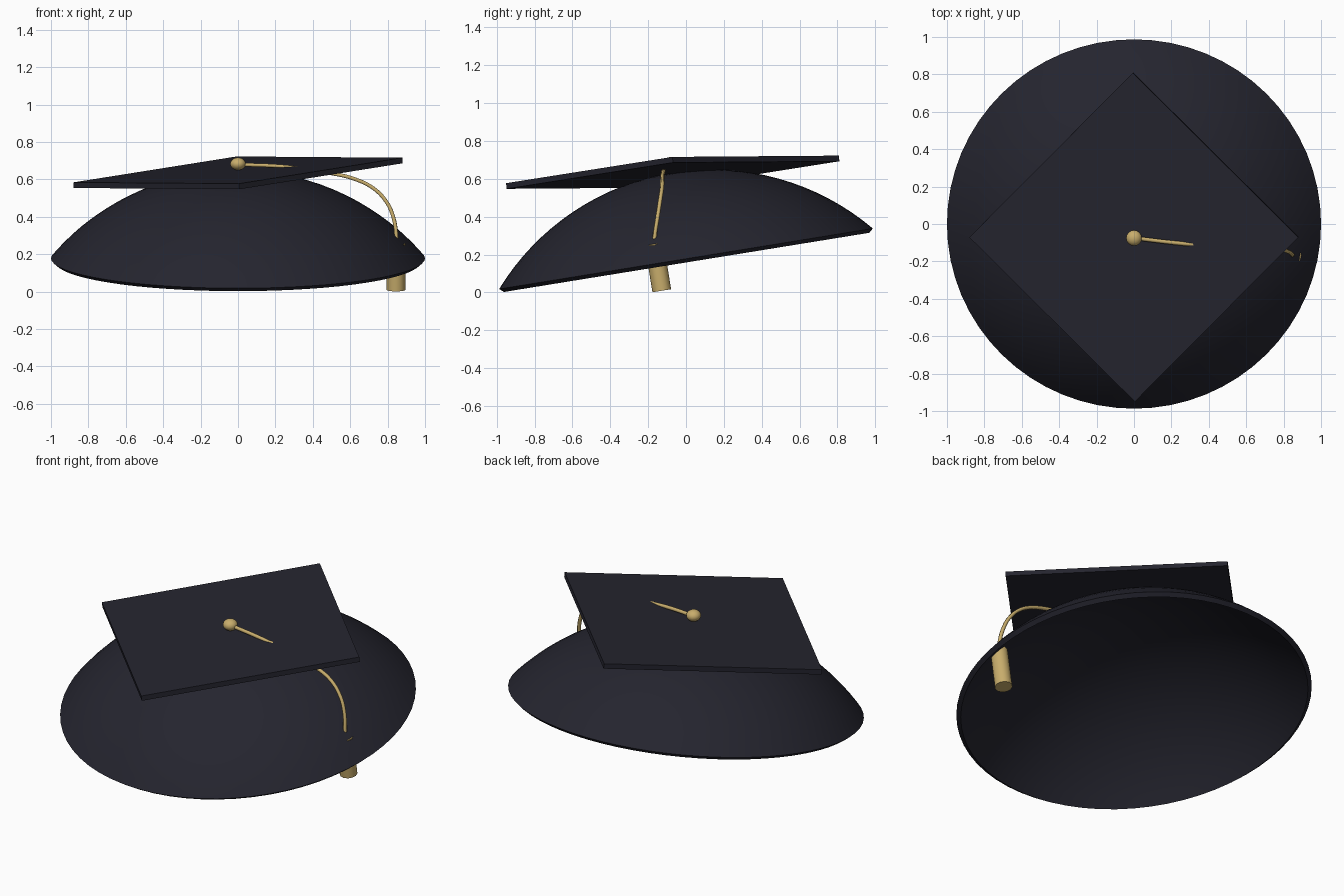
import bpy, bmesh, math
from mathutils import Matrix, Vector

if "Cube" in bpy.data.objects:
    bpy.data.objects.remove(bpy.data.objects["Cube"])

TILT = math.radians(9.2)


def material(name, rgb):
    m = bpy.data.materials.new(name)
    m.diffuse_color = (*rgb, 1)
    m.use_nodes = True
    m.node_tree.nodes["Principled BSDF"].inputs["Base Color"].default_value = m.diffuse_color
    return m


navy = material("dark navy cloth", (0.018, 0.018, 0.028))
gold = material("gold thread", (0.58, 0.42, 0.15))


def finish(ob, name, mat, smooth=None):
    ob.name = name
    ob.data.materials.append(mat)
    if smooth:
        bpy.ops.object.select_all(action='DESELECT')
        ob.select_set(True)
        bpy.context.view_layer.objects.active = ob
        bpy.ops.object.shade_smooth_by_angle(angle=math.radians(smooth))
    return ob


# Cap dome: thin shell of a shallow sphere, turned around its tilted axis
height, thick, segs, rings = 0.46, 0.03, 64, 16
radius = (1 + height ** 2) / (2 * height)
drop = height - radius
edge = math.asin(1 / radius)
bm = bmesh.new()
profile = []
for r, steps in ((radius, range(rings + 1)), (radius - thick, range(rings, -1, -1))):
    for i in steps:
        a = edge * i / rings
        profile.append(bm.verts.new((r * math.sin(a), 0, drop + r * math.cos(a))))
edges = [bm.edges.new(p) for p in zip(profile, profile[1:])]
bmesh.ops.spin(bm, geom=profile + edges, cent=(0, 0, 0), axis=(0, 0, 1),
               angle=math.tau, steps=segs, use_duplicate=False)
bmesh.ops.remove_doubles(bm, verts=bm.verts, dist=1e-4)
bmesh.ops.recalc_face_normals(bm, faces=bm.faces)
mesh = bpy.data.meshes.new("cap_dome")
bm.to_mesh(mesh)
bm.free()
dome = bpy.data.objects.new("cap_dome", mesh)
bpy.context.collection.objects.link(dome)
dome.location = (0, 0, 0.178)
dome.rotation_euler = (TILT, 0, 0)
finish(dome, "cap_dome", navy, 40)

# Square board, corner to the front, leaning down to the front left
bpy.ops.mesh.primitive_cube_add(size=1, location=(0, -0.07, 0.635))
board = bpy.context.object
side = 0.882 * math.sqrt(2)
board.data.transform(Matrix.Rotation(math.pi / 4, 4, 'Z') @ Matrix.Diagonal((side, side, 0.03, 1)))
board.rotation_euler = (math.atan(0.083), -math.atan(0.075), 0)
finish(board, "square_board", navy)

# Button in the middle of the board
bpy.ops.mesh.primitive_uv_sphere_add(segments=16, ring_count=10, radius=0.042,
                                     location=(0, -0.075, 0.683))
button = bpy.context.object
button.scale.z = 0.8
finish(button, "button", gold, 60)

# Cord running through the board and hanging down to the tassel
path = [(0, -0.075, 0.68), (0.26, -0.105, 0.667), (0.5, -0.122, 0.632),
        (0.62, -0.125, 0.603), (0.72, -0.127, 0.555), (0.79, -0.137, 0.485),
        (0.83, -0.15, 0.4), (0.847, -0.166, 0.29), (0.847, -0.168, 0.24)]
curve = bpy.data.curves.new("cord", 'CURVE')
curve.dimensions = '3D'
curve.bevel_depth = 0.011
curve.bevel_resolution = 1
curve.resolution_u = 6
curve.use_fill_caps = True
spline = curve.splines.new('BEZIER')
spline.bezier_points.add(len(path) - 1)
for p, co in zip(spline.bezier_points, path):
    p.co = co
    p.handle_left_type = p.handle_right_type = 'AUTO'
cord = bpy.data.objects.new("cord", curve)
bpy.context.collection.objects.link(cord)
finish(cord, "cord", gold)

# Tassel, parallel to the dome axis, its top tucked under the dome
axis = Vector((0, -math.sin(TILT), math.cos(TILT)))
bottom = Vector((0.845, -0.128, 0.009))
bpy.ops.mesh.primitive_cylinder_add(vertices=12, radius=0.05, depth=0.25,
                                    location=bottom + axis * 0.125,
                                    rotation=(TILT, 0, 0))
finish(bpy.context.object, "tassel", gold, 40)
